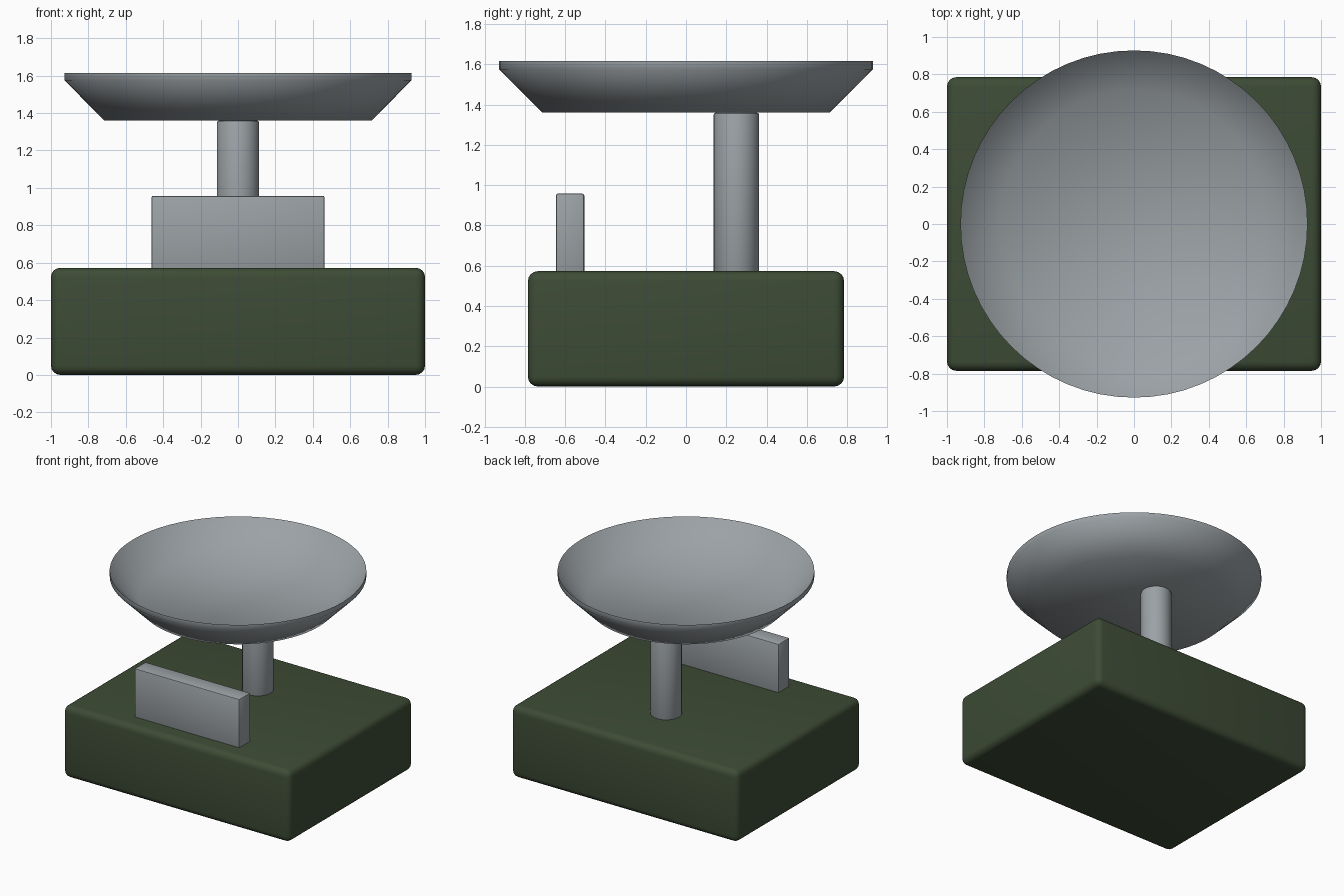
import bpy, bmesh, math

if "Cube" in bpy.data.objects:
    bpy.data.objects.remove(bpy.data.objects["Cube"])


def material(name, rgb):
    m = bpy.data.materials.new(name)
    m.diffuse_color = (*rgb, 1)
    m.use_nodes = True
    m.node_tree.nodes["Principled BSDF"].inputs["Base Color"].default_value = m.diffuse_color
    return m


green = material("dark green", (0.047, 0.072, 0.036))
grey = material("steel grey", (0.33, 0.36, 0.38))


def finish(ob, name, mat, bevel=0, segments=3, angle=40):
    ob.name = name
    ob.data.materials.append(mat)
    if bevel:
        mod = ob.modifiers.new("rounded edges", 'BEVEL')
        mod.width, mod.segments, mod.limit_method = bevel, segments, 'ANGLE'
        bpy.ops.object.modifier_apply(modifier=mod.name)
    bpy.ops.object.shade_smooth_by_angle(angle=math.radians(angle))


def box(name, lo, hi, mat, bevel, segments):
    bpy.ops.mesh.primitive_cube_add(size=1, location=[(a + b) / 2 for a, b in zip(lo, hi)])
    ob = bpy.context.object
    ob.scale = [b - a for a, b in zip(lo, hi)]
    bpy.ops.object.transform_apply(location=False, rotation=False, scale=True)
    finish(ob, name, mat, bevel, segments)


# Rounded scale body and display panel standing on its front
box("base", (-1, -0.785, 0), (1, 0.785, 0.573), green, 0.05, 4)
box("display_panel", (-0.463, -0.645, 0.55), (0.463, -0.505, 0.958), grey, 0.01, 2)

# Post behind the centre
bpy.ops.mesh.primitive_cylinder_add(vertices=32, radius=0.113, depth=0.83,
                                    location=(0, 0.25, 0.945))
finish(bpy.context.object, "post", grey, 0.012, 2)

# Shallow hollow pan: rings from the underside, round the rim, to the inner floor
profile = [(0.715, 1.361), (0.928, 1.575), (0.928, 1.615), (0.715, 1.402)]
N = 64
bm = bmesh.new()
rings = [[bm.verts.new((r * math.cos(2 * math.pi * i / N), r * math.sin(2 * math.pi * i / N), z))
          for i in range(N)] for r, z in profile]
for a, b in zip(rings, rings[1:]):
    for i in range(N):
        j = (i + 1) % N
        bm.faces.new((a[i], a[j], b[j], b[i]))
bm.faces.new(rings[0][::-1])
bm.faces.new(rings[-1])
bmesh.ops.recalc_face_normals(bm, faces=bm.faces)
mesh = bpy.data.meshes.new("pan")
bm.to_mesh(mesh)
bm.free()
pan = bpy.data.objects.new("pan", mesh)
bpy.context.collection.objects.link(pan)
bpy.ops.object.select_all(action='DESELECT')
pan.select_set(True)
bpy.context.view_layer.objects.active = pan
finish(pan, "pan", grey, angle=60)
